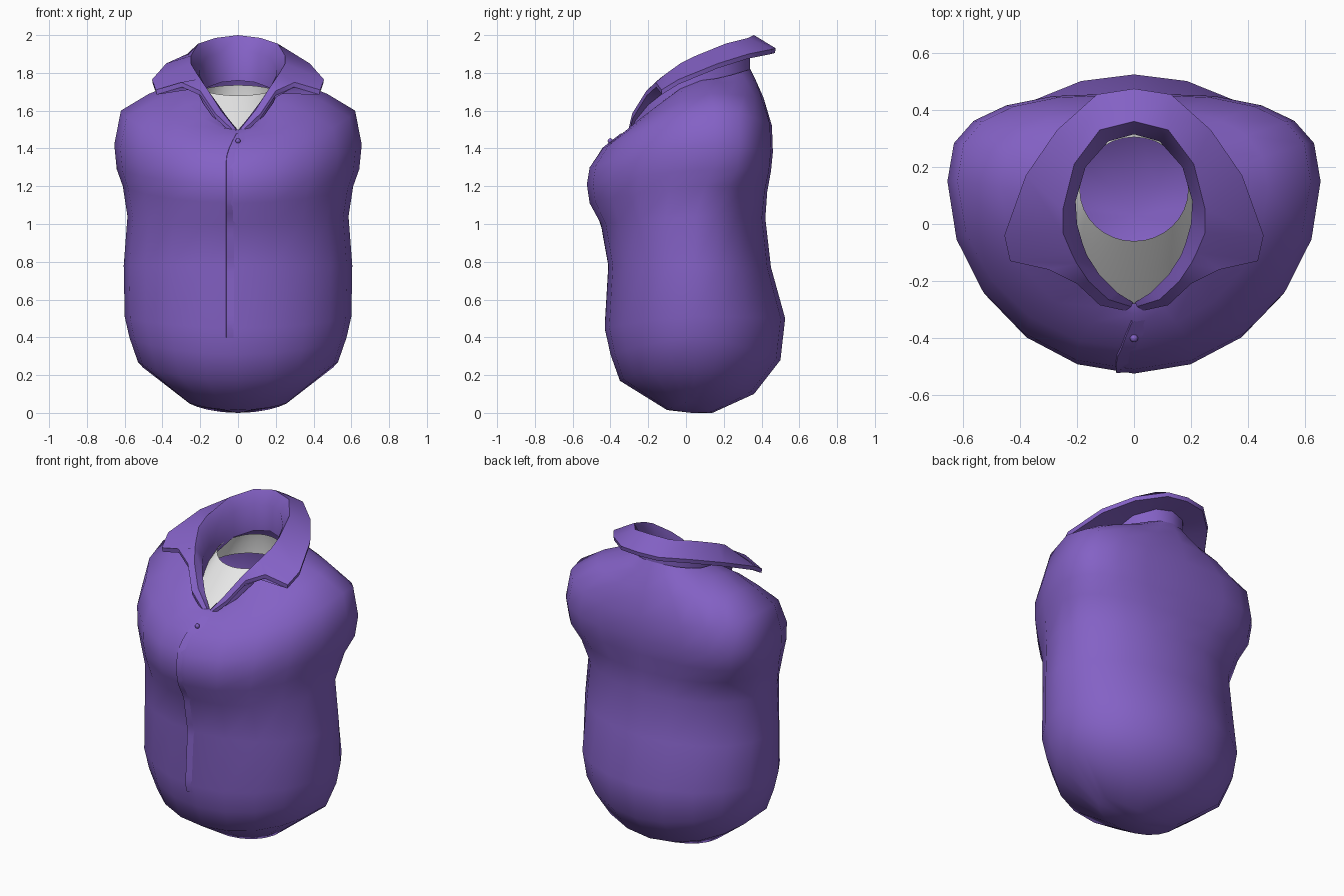
import bpy, bmesh, math
from mathutils import Vector
from mathutils.bvhtree import BVHTree

if "Cube" in bpy.data.objects:
    bpy.data.objects.remove(bpy.data.objects["Cube"])


def material(name, rgb):
    m = bpy.data.materials.new(name)
    m.diffuse_color = (*rgb, 1)
    m.use_nodes = True
    m.node_tree.nodes["Principled BSDF"].inputs["Base Color"].default_value = m.diffuse_color
    return m


PURPLE = material("purple_cloth", (0.23, 0.12, 0.56))
WHITE = material("white_cloth", (0.8, 0.8, 0.8))


def finish(name, bm, mat, angle=40):
    bmesh.ops.recalc_face_normals(bm, faces=bm.faces)
    me = bpy.data.meshes.new(name)
    bm.to_mesh(me)
    bm.free()
    ob = bpy.data.objects.new(name, me)
    bpy.context.collection.objects.link(ob)
    me.materials.append(mat)
    bpy.ops.object.select_all(action='DESELECT')
    ob.select_set(True)
    bpy.context.view_layer.objects.active = ob
    bpy.ops.object.shade_smooth_by_angle(angle=math.radians(angle))
    return ob


def skin(bm, rows, closed):
    """Join rows of points with quads and return the vertex rows."""
    vr = [[bm.verts.new(p) for p in r] for r in rows]
    for a, b in zip(vr, vr[1:]):
        n = len(a)
        for i in range(n if closed else n - 1):
            j = (i + 1) % n
            bm.faces.new((a[i], a[j], b[j], b[i]))
    return vr


def ring(w, f, b, c, zs, zf, zb, n=2.0, seg=20):
    """Tilted oval: half width, front y, back y, y of widest point, side/front/back heights."""
    pts = []
    for i in range(seg):
        t = 2 * math.pi * i / seg
        co, s = math.cos(t), math.sin(t)
        e = 2 / n if s > 0 else 1
        x = w * math.copysign(abs(co) ** e, co)
        k = abs(s) ** e
        y = c + (b - c) * k if s > 0 else c - (c - f) * k
        z = zs + ((zb if s > 0 else zf) - zs) * abs(s) ** 1.5
        pts.append((x, y, z))
    return pts


# Torso: rounded bottom, belly, chest, closed shoulders, open neck
body_rings = [
    (.27, -.10, .14, .03, .06, .015, .0),
    (.53, -.35, .36, .05, .27, .17, .10),
    (.575, -.40, .50, .05, .40, .31, .28),
    (.60, -.43, .525, .05, .51, .45, .50),
    (.605, -.41, .45, .05, .78, .78, .77),
    (.585, -.45, .42, .05, 1.04, 1.00, 1.03),
    (.61, -.51, .43, .10, 1.20, 1.11, 1.17, 2.3),
    (.642, -.525, .45, .14, 1.29, 1.21, 1.28, 2.7),
    (.655, -.51, .46, .15, 1.42, 1.30, 1.38, 2.8),
    (.62, -.44, .455, .15, 1.60, 1.40, 1.52, 2.8),
    (.47, -.37, .41, .13, 1.69, 1.455, 1.67, 2.4),
    (.33, -.315, .37, .10, 1.745, 1.495, 1.76),
    (.23, -.28, .34, .08, 1.76, 1.50, 1.82),
]
bm = bmesh.new()
rows = skin(bm, [ring(*r) for r in body_rings], True)
pole = bm.verts.new((0, .03, 0))
for i in range(20):
    bm.faces.new((rows[0][i], pole, rows[0][(i + 1) % 20]))
bm.normal_update()
tree = BVHTree.FromBMesh(bm)
finish("torso", bm, PURPLE, 60)


def front_y(x, z):
    hit = tree.ray_cast(Vector((x, -2, z)), Vector((0, 1, 0)))[0]
    return hit.y if hit else -.28


# White undershirt: sloping collar piece with a round open top
bm = bmesh.new()
skin(bm, [ring(.23, -.30, .325, .08, 1.60, 1.465, 1.60, seg=32),
          ring(.215, -.18, .32, .10, 1.66, 1.575, 1.67, seg=32),
          ring(.19, -.06, .305, .12, 1.71, 1.68, 1.735, seg=32)], True)
finish("undershirt", bm, WHITE, 60)

# Folded collar: half stations from the back centre to the front, mirrored
fold = [(0, .36, 2.0), (.12, .33, 1.985), (.21, .21, 1.955), (.25, .05, 1.89),
        (.25, -.03, 1.85), (.22, -.10, 1.80), (.20, -.14, 1.77),
        (.16, -.20, 1.71), (.09, -.265, 1.60), (.01, -.29, 1.50)]
outer = [(0, .475, 1.93), (.13, .455, 1.925), (.27, .33, 1.90), (.38, .17, 1.85),
         (.455, -.04, 1.765), (.435, -.13, 1.71), (.30, -.16, 1.75),
         (.20, -.21, 1.705), (.12, -.285, 1.585), (.03, -.305, 1.50)]
inner = [(0, .315, 1.92), (.09, .29, 1.91), (.17, .20, 1.88), (.205, .08, 1.82),
         (.20, 0, 1.78), (.18, -.07, 1.74), (.165, -.11, 1.71),
         (.12, -.18, 1.65), (.06, -.24, 1.57), (.004, -.275, 1.50)]


def shift(row, grow, dz):
    return [(x * (1 + grow), y + (y - .05) * grow, z + dz) for x, y, z in row]


def mirrored(row):
    return [(-x, y, z) for x, y, z in row[:0:-1]] + row


bm = bmesh.new()
profile = [shift(inner, 0, -.16), inner, fold, outer,
           shift(outer, -.01, -.025), shift(inner, .09, -.02), shift(inner, .09, -.15)]
vr = skin(bm, [mirrored(r) for r in profile], False)
for e in (0, -1):
    bm.faces.new([r[e] for r in vr])
finish("collar", bm, PURPLE, 40)

# Front placket: thin overlapping flap with one visible edge
bm = bmesh.new()
edge, lip, side = [], [], []
for i in range(29):
    z = .40 + 1.08 * i / 28
    x = -.062 + .055 * max(0, (z - 1.34) / .14) ** 1.5
    y = front_y(x, z)
    edge.append((x - .002, y + .004, z))
    lip.append((x, y - .009, z))
    side.append((.06, front_y(.06, z) + .003, z))
skin(bm, [edge, lip, side], False)
finish("placket", bm, PURPLE, 40)

# Small collar button
bm = bmesh.new()
bmesh.ops.create_uvsphere(bm, u_segments=10, v_segments=6, radius=.014)
bmesh.ops.translate(bm, verts=bm.verts, vec=(0, front_y(0, 1.44) - .012, 1.44))
finish("button", bm, PURPLE, 60)
